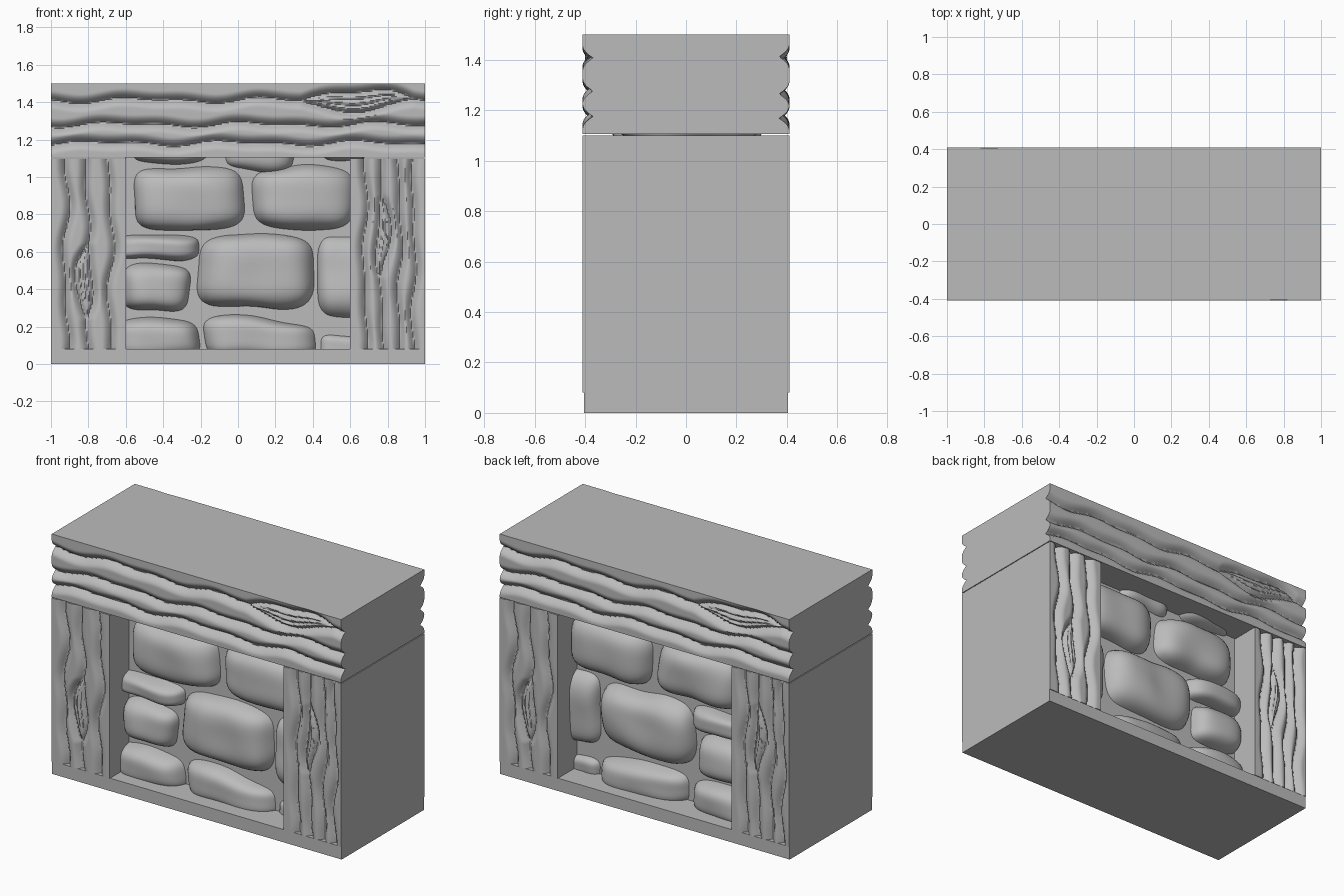
import bpy, bmesh, math
from mathutils import Vector, noise

cube = bpy.data.objects.get("Cube")
if cube:
    bpy.data.objects.remove(cube, do_unlink=True)

grey = bpy.data.materials.new("plain_grey")
grey.use_nodes = True
grey.diffuse_color = (0.5, 0.5, 0.5, 1)
grey.node_tree.nodes["Principled BSDF"].inputs["Base Color"].default_value = (0.5, 0.5, 0.5, 1)

HALF_DEPTH = 0.41


def finish(bm, name, smooth_angle=None):
    bmesh.ops.recalc_face_normals(bm, faces=bm.faces)
    mesh = bpy.data.meshes.new(name)
    bm.to_mesh(mesh)
    bm.free()
    mesh.materials.append(grey)
    ob = bpy.data.objects.new(name, mesh)
    bpy.context.collection.objects.link(ob)
    if smooth_angle:
        bpy.ops.object.select_all(action='DESELECT')
        ob.select_set(True)
        bpy.context.view_layer.objects.active = ob
        bpy.ops.object.shade_smooth_by_angle(angle=math.radians(smooth_angle))
    return ob


def box(name, x, y, z0, z1):
    bm = bmesh.new()
    bmesh.ops.create_cube(bm, size=2)
    for v in bm.verts:
        v.co = (v.co.x * x, v.co.y * y, z0 if v.co.z < 0 else z1)
    return finish(bm, name)


# Carved grain: wavy grooves along the timber; one of them opens into a knot
def grain(lines, knot_line, knot_at, knot_len, knot_wide, wave, depth):
    def relief(along, across):
        nearest = 1.0
        for i, line in enumerate(lines):
            path = line + wave * (math.sin(along * 9 + i * 0.9) * 0.6
                                  + math.sin(along * 17 + i * 2) * 0.4)
            split = 0.0
            if i == knot_line:
                split = knot_wide * max(0, 1 - ((along - knot_at) / knot_len) ** 2)
            off = abs(across - path)
            nearest = min(nearest, abs(off - split))
            if split > 0.012:
                nearest = min(nearest, abs(off - split * 0.3) + 0.012)
        return depth * max(0, 1 - nearest / 0.05) ** 2
    return relief


# Solid timber with carved front and back faces
def timber(name, x0, x1, z0, z1, nx, nz, front, back, upright):
    bm = bmesh.new()
    sides = []
    for sign, relief in ((-1, front), (1, back)):
        rows = []
        for j in range(nz + 1):
            z = z0 + (z1 - z0) * j / nz
            row = []
            for i in range(nx + 1):
                x = x0 + (x1 - x0) * i / nx
                px = -sign * x
                cut = relief(z, px) if upright else relief(px, z)
                row.append(bm.verts.new((x, sign * (HALF_DEPTH - cut), z)))
            rows.append(row)
        for j in range(nz):
            for i in range(nx):
                bm.faces.new((rows[j][i], rows[j][i + 1], rows[j + 1][i + 1], rows[j + 1][i]))
        rim = rows[0][:-1] + [r[-1] for r in rows[:-1]] + rows[-1][:0:-1] + [r[0] for r in rows[:0:-1]]
        sides.append(rim)
    f, b = sides
    for k in range(len(f)):
        n = (k + 1) % len(f)
        bm.faces.new((f[k], f[n], b[n], b[k]))
    return finish(bm, name, 50)


beam_grain = grain((1.41, 1.28, 1.18), 0, 0.64, 0.3, 0.055, 0.018, 0.042)
left_grain = grain((-0.92, -0.81, -0.68), 1, 0.44, 0.2, 0.045, 0.024, 0.038)
right_grain = grain((0.68, 0.77, 0.865, 0.94), 1, 0.68, 0.22, 0.035, 0.018, 0.038)

timber("top_beam", -1, 1, 1.105, 1.5, 180, 56, beam_grain, beam_grain, False)
timber("post_negative_x", -1, -0.6, 0.08, 1.1, 56, 90, left_grain, right_grain, True)
timber("post_positive_x", 0.6, 1, 0.08, 1.1, 56, 90, right_grain, left_grain, True)

# Plinth and recessed mortar wall
box("plinth", 1, 0.405, 0, 0.08)
box("mortar_wall", 0.605, 0.22, 0.07, 1.11)


# Rounded stones running right through the wall
def stone(name, x0, x1, z0, z1, depth=0.325, slope=0.0):
    bm = bmesh.new()
    bmesh.ops.create_cube(bm, size=2)
    bmesh.ops.subdivide_edges(bm, edges=bm.edges, cuts=15, use_grid_fill=True)
    centre = Vector(((x0 + x1) / 2, 0, (z0 + z1) / 2))
    half = Vector(((x1 - x0) / 2, depth, (z1 - z0) / 2))
    for v in bm.verts:
        p = v.co / sum(abs(c) ** 4 for c in v.co) ** 0.25
        p.z -= slope * p.x * (p.z + 1) / 2
        q = Vector([p[i] * half[i] for i in range(3)]) + centre
        wobble = noise.noise_vector(q * 4) * 0.022
        q += Vector((wobble.x, wobble.y, wobble.z))
        q.z = max(q.z, 0.02)
        v.co = q
    return finish(bm, name, 60)


stones = {
    "upper_stone_a": (-0.57, 0.05, 0.71, 1.06, 0.33, 0.03),
    "upper_stone_b": (0.06, 0.64, 0.71, 1.07, 0.33, -0.05),
    "thin_stone": (-0.66, -0.2, 0.55, 0.7, 0.32, 0.05),
    "small_stone": (-0.63, -0.24, 0.27, 0.54, 0.32),
    "large_stone": (-0.23, 0.43, 0.29, 0.7, 0.34),
    "side_stone": (0.42, 0.72, 0.23, 0.71, 0.29),
    "lower_stone_a": (-0.68, -0.2, 0.02, 0.25, 0.32),
    "lower_stone_b": (-0.2, 0.43, 0.02, 0.25, 0.32, 0.3),
    "lower_stone_c": (0.41, 0.68, 0.02, 0.17, 0.26),
    "top_stone_a": (-0.57, -0.14, 1.065, 1.25, 0.3),
    "top_stone_b": (-0.09, 0.32, 1.02, 1.25, 0.28),
    "top_stone_c": (0.45, 0.68, 1.08, 1.25, 0.28),
}
for name, dims in stones.items():
    stone(name, *dims)
